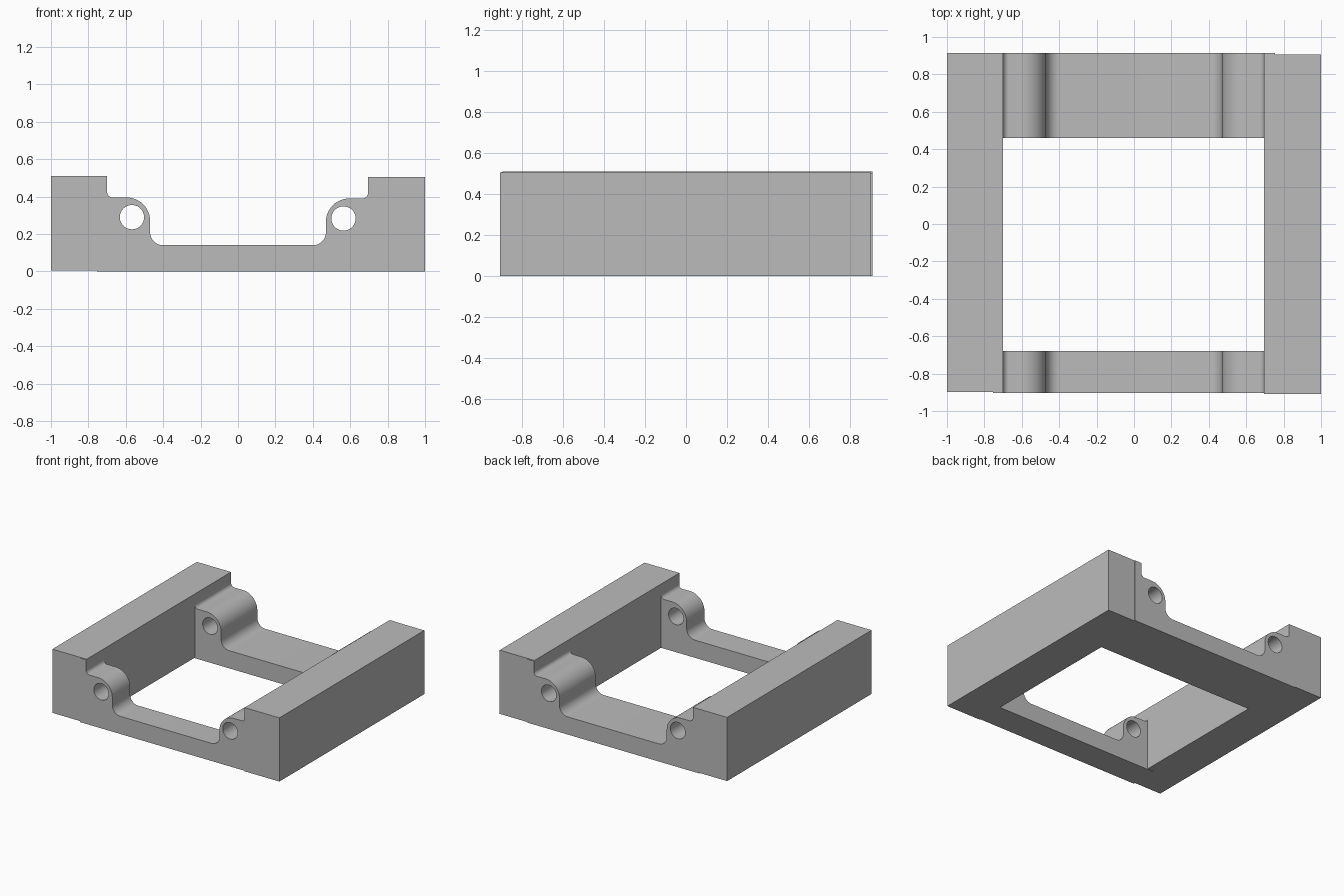
import bpy, bmesh
from math import sin, cos, pi

cube = bpy.data.objects.get("Cube")
if cube:
    bpy.data.objects.remove(cube, do_unlink=True)

grey = bpy.data.materials.new("plain grey")
grey.use_nodes = True
colour = (0.5, 0.5, 0.5, 1)
grey.diffuse_color = colour
grey.node_tree.nodes["Principled BSDF"].inputs["Base Color"].default_value = colour


def arc(cx, cz, r, start, end, steps=12):
    """Points along an arc, angles in units of pi."""
    angles = [pi * (start + (end - start) * i / steps) for i in range(steps + 1)]
    return [(cx + r * cos(a), cz + r * sin(a)) for a in angles]


def extrude_profile(name, points, y0, y1):
    """Prism made by pushing an x-z outline from y0 to y1."""
    bm = bmesh.new()
    face = bm.faces.new([bm.verts.new((x, y0, z)) for x, z in points])
    new = bmesh.ops.extrude_face_region(bm, geom=[face])["geom"]
    moved = [v for v in new if isinstance(v, bmesh.types.BMVert)]
    bmesh.ops.translate(bm, verts=moved, vec=(0, y1 - y0, 0))
    bmesh.ops.recalc_face_normals(bm, faces=bm.faces)
    mesh = bpy.data.meshes.new(name)
    bm.to_mesh(mesh)
    bm.free()
    mesh.materials.append(grey)
    obj = bpy.data.objects.new(name, mesh)
    bpy.context.collection.objects.link(obj)
    return obj


def box(name, x0, x1, y0, y1, z0, z1):
    return extrude_profile(name, [(x0, z0), (x1, z0), (x1, z1), (x0, z1)], y0, y1)


def half_profile(wall, lift):
    """Right half of the cradle outline, from the floor up to the outer edge."""
    pts = arc(0.40, 0.21, 0.07, -0.5, 0)                   # floor fillet
    pts += arc(0.595, 0.265 + lift, 0.125, 1, 0.5)          # rounded shoulder
    pts += arc(wall - 0.03, 0.42 + lift, 0.03, -0.5, 0, 8)  # step fillet
    return pts + [(wall, 0.502 + lift), (0.755, 0.502 + lift), (0.755, 0)]


# Side rails
box("left_rail", 0.695, 1, -0.91, 0.905, 0, 0.505)
box("right_rail", -1, -0.70, -0.897, 0.913, 0.005, 0.51)

# End cradles, bored through on both sides
left = half_profile(0.695, 0)
right = [(-x, z) for x, z in half_profile(0.70, 0.005)]
outline = left + right[::-1]
plates = [extrude_profile("front_cradle", outline, -0.903, -0.68),
          extrude_profile("back_cradle", outline, 0.46, 0.913)]

for x, z in ((-0.567, 0.29), (0.564, 0.283)):
    cutter = extrude_profile("bore_cutter", arc(x, z, 0.065, 0, 2, 40)[:-1], -1.2, 1.2)
    cutter.hide_render = True
    for plate in plates:
        mod = plate.modifiers.new("bore", "BOOLEAN")
        mod.operation = "DIFFERENCE"
        mod.solver = "EXACT"
        mod.object = cutter
        bpy.context.view_layer.objects.active = plate
        bpy.ops.object.modifier_apply(modifier=mod.name)
    bpy.data.objects.remove(cutter, do_unlink=True)

# Smooth curved surfaces, crisp corners
bpy.ops.object.select_all(action="DESELECT")
for plate in plates:
    plate.select_set(True)
bpy.context.view_layer.objects.active = plates[0]
bpy.ops.object.shade_smooth_by_angle(angle=pi / 6)
